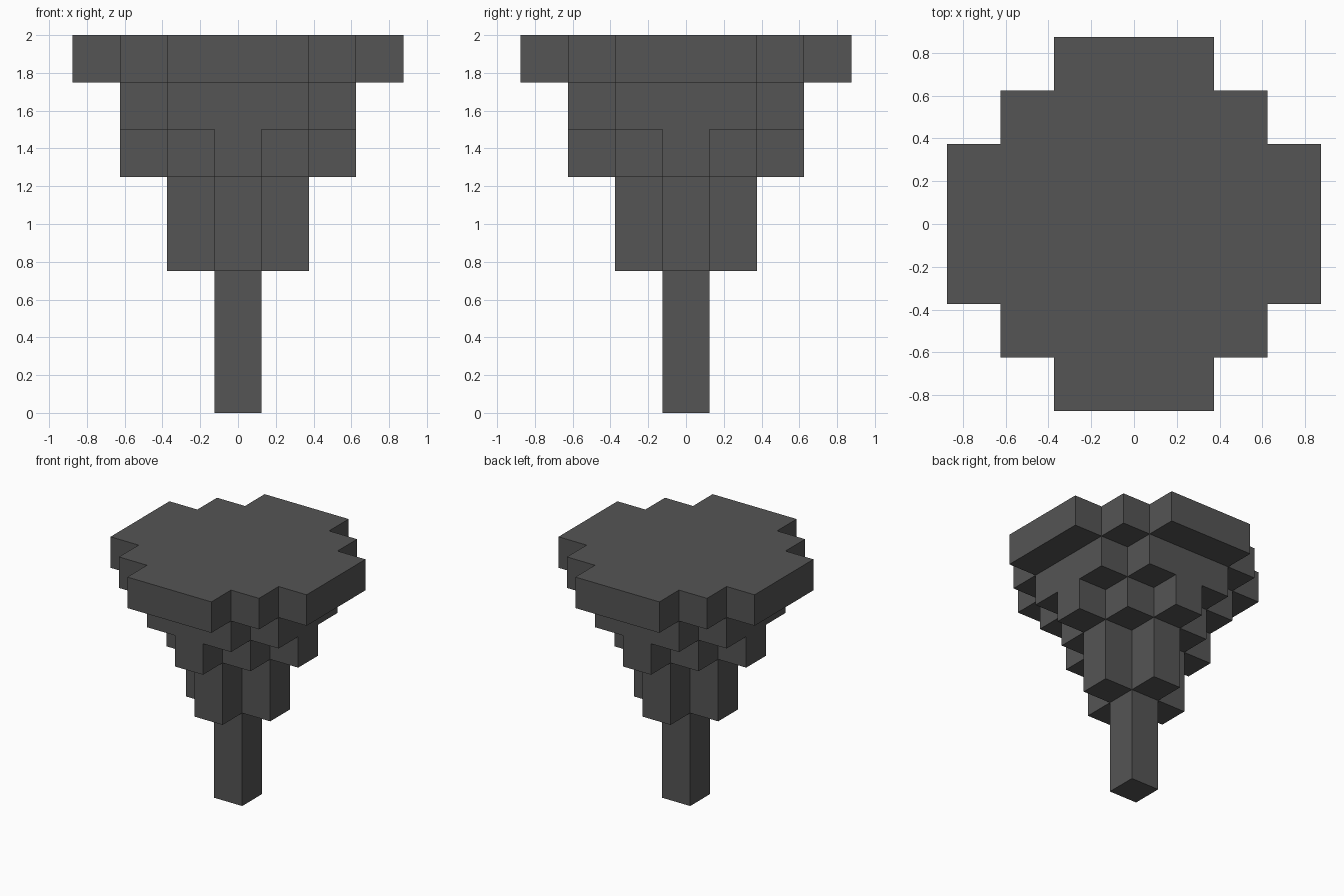
import bpy
import bmesh

default_cube = bpy.data.objects.get("Cube")
if default_cube:
    bpy.data.objects.remove(default_cube, do_unlink=True)

UNIT = 0.25  # edge of one block

charcoal = bpy.data.materials.new("charcoal_grey")
charcoal.use_nodes = True
colour = (0.09, 0.09, 0.09, 1)
charcoal.diffuse_color = colour
charcoal.node_tree.nodes["Principled BSDF"].inputs["Base Color"].default_value = colour


def stepped_tier(name, half_widths, bottom, height):
    """Extrude a stepped outline; half_widths go from the x arm to the y arm, in blocks."""
    # Staircase along one quarter, from the +x side to the +y side
    quarter = []
    for wide, deep in zip(half_widths, reversed(half_widths)):
        if quarter:
            quarter.append((wide, quarter[-1][1]))
        quarter.append((wide, deep))
    # Turn the quarter around the centre
    outline = []
    for _ in range(4):
        outline += quarter
        quarter = [(-y, x) for x, y in quarter]

    bm = bmesh.new()
    base = bm.faces.new([bm.verts.new((x * UNIT, y * UNIT, bottom * UNIT)) for x, y in outline])
    top = bmesh.ops.extrude_face_region(bm, geom=[base])["geom"]
    bmesh.ops.translate(bm, vec=(0, 0, height * UNIT),
                        verts=[v for v in top if isinstance(v, bmesh.types.BMVert)])
    bmesh.ops.recalc_face_normals(bm, faces=bm.faces)
    mesh = bpy.data.meshes.new(name)
    bm.to_mesh(mesh)
    bm.free()
    mesh.materials.append(charcoal)
    obj = bpy.data.objects.new(name, mesh)
    bpy.context.collection.objects.link(obj)
    return obj


# Tiers from the ground up
stepped_tier("stem", [0.5], 0, 3)
stepped_tier("cross_collar", [1.5, 0.5], 3, 2)
stepped_tier("lower_flare", [2.5, 1.5, 0.5], 5, 1)
stepped_tier("upper_flare", [2.5, 1.5], 6, 1)
stepped_tier("top_plate", [3.5, 2.5, 1.5], 7, 1)
